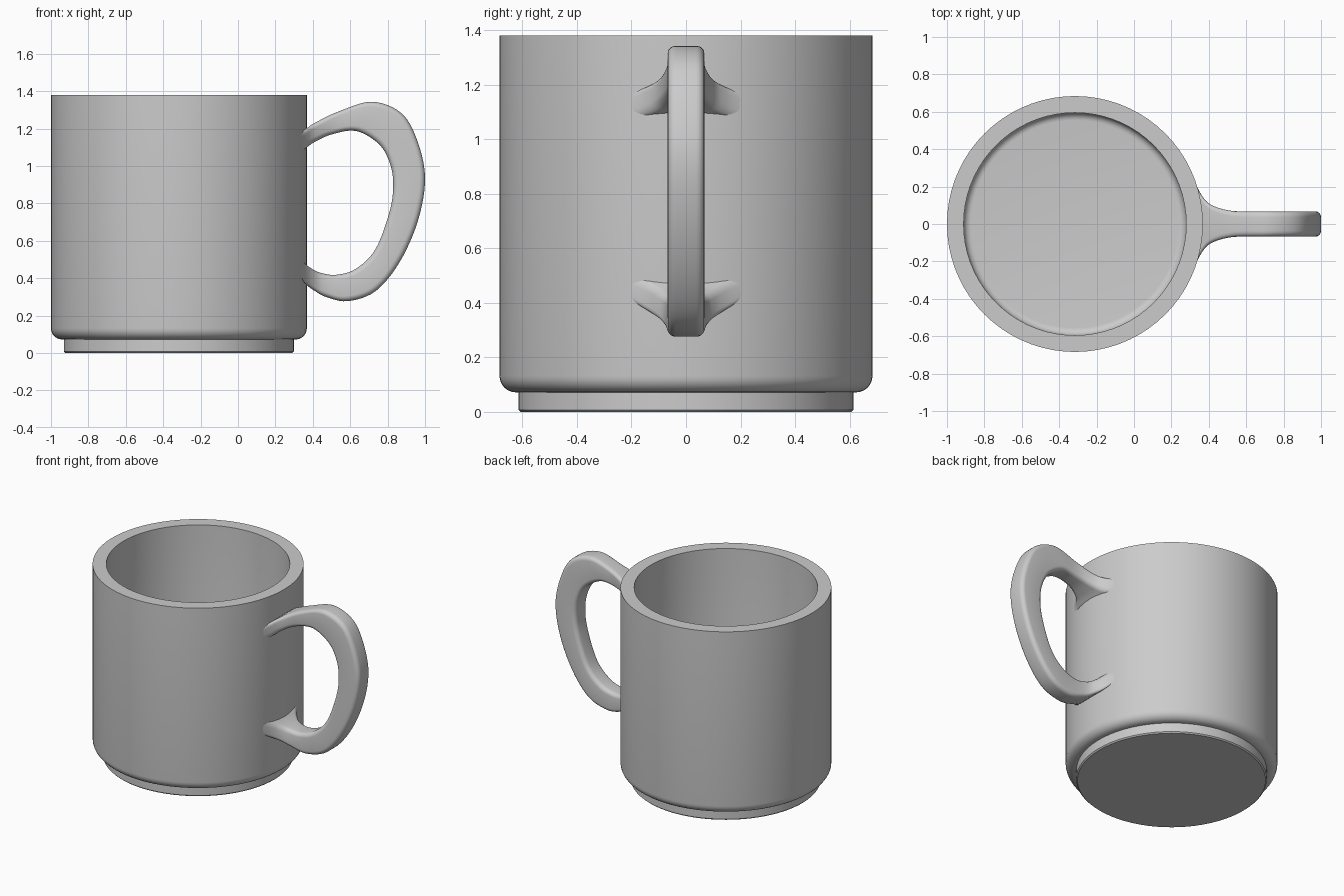
import bpy, bmesh
from math import sin, cos, pi
from mathutils import Vector

if "Cube" in bpy.data.objects:
    bpy.data.objects.remove(bpy.data.objects["Cube"])

CX = -0.316   # axis of the cup
SEG = 72


def finish(bm, name, angle=0.6):
    bmesh.ops.recalc_face_normals(bm, faces=bm.faces)
    mesh = bpy.data.meshes.new(name)
    bm.to_mesh(mesh)
    bm.free()
    ob = bpy.data.objects.new(name, mesh)
    bpy.context.collection.objects.link(ob)
    bpy.ops.object.select_all(action='DESELECT')
    bpy.context.view_layer.objects.active = ob
    ob.select_set(True)
    bpy.ops.object.shade_smooth_by_angle(angle=angle)
    return ob


def arc(cx, cz, r, a0, a1, n=6):
    return [(cx + r * cos(a0 + (a1 - a0) * i / n), cz + r * sin(a0 + (a1 - a0) * i / n))
            for i in range(n + 1)]


def skin(bm, rings):
    for a, b in zip(rings, rings[1:]):
        n = len(a)
        for i in range(n):
            j = (i + 1) % n
            bm.faces.new((a[i], a[j], b[j], b[i]))
    bm.faces.new(rings[0])
    bm.faces.new(rings[-1])


# Cup: stepped foot, rounded shoulder, flat rim, hollow inside
profile = [(0.607, 0), (0.615, 0.008), (0.615, 0.072)]
profile += arc(0.624, 0.132, 0.06, -pi / 2, 0)
profile += [(0.684, 1.38), (0.595, 1.38)]
profile += arc(0.555, 0.16, 0.04, 0, -pi / 2)
bm = bmesh.new()
skin(bm, [[bm.verts.new((CX + r * cos(2 * pi * k / SEG), r * sin(2 * pi * k / SEG), z))
           for k in range(SEG)] for r, z in profile])
finish(bm, "cup_body")

# Handle stations: outer x, outer z, inner x, inner z, half width
stations = [Vector(s) for s in (
    (0.325, 1.170, 0.325, 1.073, 0.225),
    (0.365, 1.200, 0.362, 1.095, 0.150),
    (0.420, 1.235, 0.410, 1.128, 0.100),
    (0.540, 1.292, 0.500, 1.168, 0.069),
    (0.715, 1.343, 0.630, 1.187, 0.067),
    (0.870, 1.285, 0.750, 1.120, 0.067),
    (0.955, 1.145, 0.810, 1.020, 0.067),
    (1.000, 0.940, 0.830, 0.900, 0.067),
    (0.963, 0.710, 0.810, 0.755, 0.067),
    (0.865, 0.487, 0.735, 0.555, 0.067),
    (0.735, 0.330, 0.630, 0.450, 0.067),
    (0.585, 0.277, 0.525, 0.418, 0.067),
    (0.470, 0.300, 0.445, 0.428, 0.077),
    (0.410, 0.332, 0.400, 0.447, 0.103),
    (0.365, 0.365, 0.362, 0.474, 0.150),
    (0.325, 0.410, 0.325, 0.505, 0.225))]


def smooth_path(pts, n=6):
    p = [2 * pts[0] - pts[1]] + pts + [2 * pts[-1] - pts[-2]]
    out = []
    for a, b, c, d in zip(p, p[1:], p[2:], p[3:]):
        for i in range(n):
            t = i / n
            out.append(0.5 * (2 * b + (c - a) * t + (2 * a - 5 * b + 4 * c - d) * t * t
                              + (3 * b - a - 3 * c + d) * t ** 3))
    return out + [pts[-1]]


# Handle: rounded rectangle lofted along the path, flaring into the cup wall
bm = bmesh.new()
rings = []
for ox, oz, ix, iz, w in smooth_path(stations):
    outer, inner = Vector((ox, 0, oz)), Vector((ix, 0, iz))
    mid, h = (outer + inner) / 2, (outer - inner).length / 2
    up = (outer - inner).normalized()
    r = 0.03
    ring = []
    for q, (sy, sh) in enumerate(((1, 1), (-1, 1), (-1, -1), (1, -1))):
        for y, u in arc(sy * (w - r), sh * (h - r), r, q * pi / 2, (q + 1) * pi / 2, 5):
            ring.append(bm.verts.new(mid + up * u + Vector((0, y, 0))))
    rings.append(ring)
skin(bm, rings)
finish(bm, "handle", 0.8)
